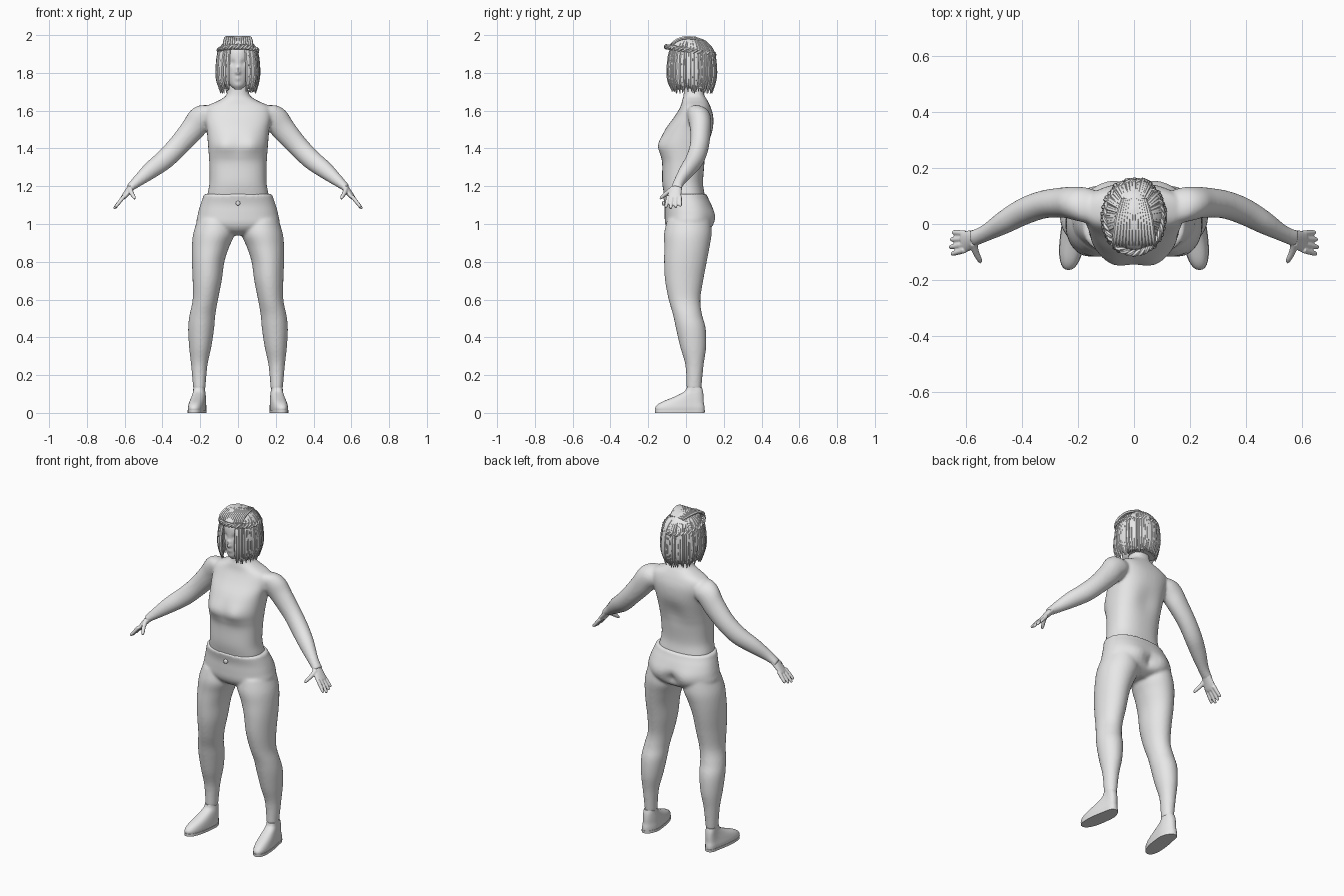
import bpy, bmesh, math, random
from mathutils import Vector

random.seed(4)
cube = bpy.data.objects.get("Cube")
if cube:
    bpy.data.objects.remove(cube)

grey = bpy.data.materials.new("plain_grey")
grey.use_nodes = True
grey.diffuse_color = (0.8, 0.8, 0.8, 1)
grey.node_tree.nodes["Principled BSDF"].inputs["Base Color"].default_value = grey.diffuse_color


def densify(rows, steps):
    """Catmull-Rom interpolation between rows of numbers."""
    rows = [Vector(r) for r in rows]
    ext = [rows[0]] + rows + [rows[-1]]
    out = []
    for a, b, c, d in zip(ext, ext[1:], ext[2:], ext[3:]):
        for k in range(steps):
            t = k / steps
            out.append(b + (c - a) * (t / 2) + (a * 2 - b * 5 + c * 4 - d) * (t * t / 2)
                       + (b * 3 - a - c * 3 + d) * (t ** 3 / 2))
    return out + [rows[-1]]


def loft(bm, rows, axis=(0, 0, 1), power=2, segs=32, steps=4, mirror=False):
    """Skin of superellipse rings; each row is x, y, z and two radii."""
    axis = Vector(axis).normalized()
    u, v = Vector((1, 0, 0)), Vector((0, 1, 0))
    if axis.z < 0.99:
        v = Vector((0, 0, 1)).cross(axis).normalized()
        u = axis.cross(v)
    for side in ((1, -1) if mirror else (1,)):
        rings = []
        for x, y, z, ra, rb in densify(rows, steps):
            ring = []
            for i in range(segs):
                a = math.tau * i / segs
                c, s = (math.copysign(abs(f) ** (2 / power), f) for f in (math.cos(a), math.sin(a)))
                p = Vector((x, y, z)) + u * (ra * c) + v * (rb * s)
                p.x *= side
                ring.append(bm.verts.new(p))
            rings.append(ring)
        for lo, hi in zip(rings, rings[1:]):
            for i in range(segs):
                j = (i + 1) % segs
                bm.faces.new((lo[i], lo[j], hi[j], hi[i]))
        bm.faces.new(rings[0])
        bm.faces.new(rings[-1])


def depth_rows(rows):
    """Rows of z, half width, front y, back y turned into centred rings."""
    return [(0, (f + b) / 2, z, w, (b - f) / 2) for z, w, f, b in rows]


def push(bm, centre, radius, offset):
    """Soft mirrored bump around a point."""
    for v in bm.verts:
        p = Vector((abs(v.co.x), v.co.y, v.co.z))
        v.co += Vector(offset) * math.exp(-((p - Vector(centre)).length / radius) ** 2)


def finish(name, bm, voxel=0, rounds=6):
    bmesh.ops.recalc_face_normals(bm, faces=bm.faces)
    mesh = bpy.data.meshes.new(name)
    bm.to_mesh(mesh)
    bm.free()
    mesh.materials.append(grey)
    mesh.shade_smooth()
    mesh.set_sharp_from_angle(angle=math.radians(50))
    obj = bpy.data.objects.new(name, mesh)
    bpy.context.collection.objects.link(obj)
    if voxel:
        rem = obj.modifiers.new("blend", 'REMESH')
        rem.mode, rem.voxel_size, rem.use_smooth_shade = 'VOXEL', voxel, True
        soft = obj.modifiers.new("soften", 'SMOOTH')
        soft.factor, soft.iterations = 0.5, rounds
    return obj


# Torso with neck and arms
bm = bmesh.new()
loft(bm, depth_rows([
    (1.08, .165, -.1, .11), (1.15, .163, -.115, .1), (1.22, .151, -.126, .09),
    (1.32, .152, -.126, .1), (1.37, .155, -.135, .112), (1.42, .159, -.141, .126),
    (1.5, .166, -.11, .143), (1.57, .178, -.06, .144), (1.62, .17, -.03, .13),
    (1.655, .1, -.02, .113), (1.69, .058, -.012, .095), (1.78, .053, -.01, .09)]), power=2.4, segs=48)
push(bm, (.075, -.14, 1.42), .055, (0, -.014, 0))
push(bm, (0, .135, 1.4), .07, (0, -.014, 0))
loft(bm, [(.11, .06, 1.595, .045, .05), (.16, .066, 1.58, .066, .064), (.205, .072, 1.548, .07, .062),
          (.25, .076, 1.49, .064, .055), (.32, .07, 1.41, .056, .05), (.39, .046, 1.34, .053, .048),
          (.46, .008, 1.285, .046, .042), (.53, -.033, 1.227, .031, .03),
          (.575, -.052, 1.19, .02, .03)], axis=(.7, -.2, -.7), mirror=True)
finish("torso_and_arms", bm, .008)

# Hands: palm, four fingers and thumb
bm = bmesh.new()
loft(bm, [(.545, -.04, 1.215, .02, .024), (.572, -.052, 1.185, .018, .031),
          (.598, -.062, 1.152, .014, .037), (.61, -.064, 1.138, .011, .035)],
     axis=(.55, -.1, -.75), mirror=True)
for i in range(4):
    spread = i - 1.5
    reach = 1 - .12 * abs(spread - .3)
    base = Vector((.603, -.063 - .02 * spread, 1.147))
    tip = base + Vector((.055, -.006 - .007 * spread, -.068)) * reach
    rows = [(*base.lerp(tip, t), r, r) for t, r in ((0, .011), (.5, .01), (.9, .0085), (1, .005))]
    loft(bm, rows, axis=tip - base, segs=12, mirror=True)
loft(bm, [(.572, -.068, 1.19, .014, .014), (.564, -.1, 1.165, .012, .012),
          (.552, -.125, 1.145, .01, .01), (.546, -.138, 1.133, .006, .006)],
     axis=(-.2, -.8, -.5), segs=12, mirror=True)
finish("hands", bm, .004, 3)

# Trousers: hips and legs blended together
bm = bmesh.new()
loft(bm, depth_rows([
    (.94, .06, -.05, .07), (.965, .15, -.09, .12), (1, .216, -.11, .142), (1.05, .213, -.113, .15),
    (1.1, .2, -.113, .135), (1.14, .186, -.12, .116), (1.16, .18, -.124, .109)]), power=2.3, segs=48)
push(bm, (.095, .14, 1.02), .06, (0, .012, 0))
push(bm, (0, .15, 1.01), .035, (0, -.022, 0))
loft(bm, [(.12, .015, 1.02, .095, .115), (.127, .01, .95, .11, .126), (.145, .005, .88, .099, .12),
          (.158, -.003, .8, .086, .113), (.163, -.01, .7, .077, .101), (.173, -.008, .6, .067, .084),
          (.188, .008, .52, .068, .077), (.195, .025, .45, .069, .079), (.2, .038, .35, .059, .069),
          (.205, .045, .25, .043, .048), (.205, .042, .125, .032, .039)], mirror=True, segs=40)
finish("trousers", bm, .008, 5)

# Waist button and fly
bm = bmesh.new()
loft(bm, [(0, -.11, 1.11, .012, .012), (0, -.123, 1.11, .012, .012), (0, -.126, 1.11, .006, .006)],
     axis=(0, -1, 0), segs=16, steps=2)
finish("waist_button", bm)

# Shoes, splayed outward toward the toes
bm = bmesh.new()
loft(bm, [(.207, -.031, .008, .043, .129), (.207, -.032, .03, .044, .13), (.206, -.02, .055, .041, .114),
          (.205, .015, .085, .036, .078), (.205, .04, .112, .032, .05), (.205, .043, .135, .03, .041)],
     power=2.4, mirror=True)
loft(bm, [(.207, -.032, 0, .046, .131), (.207, -.032, .015, .046, .132)], power=2.4, steps=1, mirror=True)
for v in bm.verts:
    v.co.x += math.copysign((.04 - v.co.y) * .13, v.co.x)
finish("shoes", bm)

# Head with modelled face
bm = bmesh.new()
loft(bm, depth_rows([
    (1.713, .018, -.06, -.01), (1.735, .042, -.073, .03), (1.77, .058, -.08, .08),
    (1.82, .068, -.084, .115), (1.87, .074, -.086, .13), (1.92, .073, -.08, .13),
    (1.96, .055, -.05, .1), (1.98, .02, -.01, .05)]), power=2.2, segs=72, steps=8)
push(bm, (.032, -.085, 1.852), .017, (0, .011, 0))
push(bm, (.03, -.085, 1.848), .009, (0, -.005, 0))
for z, r, depth in ((1.803, .013, .02), (1.825, .011, .012), (1.77, .014, .008), (1.73, .018, .006)):
    push(bm, (0, -.085, z), r, (0, -depth, 0))
finish("head", bm)

# Hair shell under the locks
bm = bmesh.new()
loft(bm, [(0, .07, 1.715, .086, .058), (0, .06, 1.78, .103, .087), (0, .054, 1.86, .102, .096),
          (0, .042, 1.91, .098, .1), (0, .022, 1.935, .09, .113), (0, .02, 1.97, .062, .085),
          (0, .02, 1.992, .02, .03)], segs=48)
finish("hair_shell", bm)


def strands(name, paths, thickness):
    """Tapered tubes along paths of x, y, z, radius; closed when flagged."""
    curve = bpy.data.curves.new(name, 'CURVE')
    curve.dimensions, curve.bevel_depth = '3D', thickness
    curve.bevel_resolution, curve.resolution_u, curve.use_fill_caps = 1, 3, True
    for path, closed in paths:
        spline = curve.splines.new('NURBS')
        spline.points.add(len(path) - 1)
        spline.order_u, spline.use_endpoint_u, spline.use_cyclic_u = 3, not closed, closed
        for pt, (x, y, z, r) in zip(spline.points, path):
            pt.co, pt.radius = (x, y, z, 1), r
    helper = bpy.data.objects.new(name + "_guide", curve)
    bpy.context.collection.objects.link(helper)
    bpy.context.view_layer.update()
    bm = bmesh.new()
    mesh = bpy.data.meshes.new_from_object(helper.evaluated_get(bpy.context.evaluated_depsgraph_get()))
    bm.from_mesh(mesh)
    bpy.data.objects.remove(helper)
    finish(name, bm)


# Hanging locks from crown to jaw, leaving the face open
locks = []
count = 64
for i in range(count):
    a = .5 + (math.tau - 1) * i / (count - 1) + random.uniform(-.03, .03)
    grow = random.uniform(.96, 1.02)
    end = random.uniform(1.69, 1.72)
    stations = [(math.sin(p), 1.875 + .112 * math.cos(p), .5 + p / 3) for p in (.15, .5, .9, 1.3)]
    stations += [(1.02, 1.84, 1), (1.04, 1.79, 1), (.98, 1.74, .8), (.88, end, .2)]
    locks.append(([(.106 * grow * rho * math.sin(a), .025 - .13 * grow * rho * math.cos(a), z, r)
                   for rho, z, r in stations], False))
strands("hair_locks", locks, .0105)

# Swept fringe combed back over the forehead
fringe = []
for i in range(13):
    x = (i - 6) * .011
    fringe.append(([(x * 1.1, -.09 + abs(x) * .3, 1.93, .6), (x * 1.1, -.075, 1.958, 1),
                    (x, -.03, 1.983, 1), (x * .9, .03, 1.99, 1), (x * .6, .09, 1.972, .7)], False))
strands("combed_top", fringe, .009)

# Twisted band around the head
band = []
for phase in (0, math.pi):
    path = []
    for i in range(96):
        a = math.tau * i / 96
        w = 16 * a + phase
        out = 1 + .05 * math.cos(w)
        path.append((.101 * out * math.sin(a), .022 - .126 * out * math.cos(a),
                     1.918 + .02 * math.cos(a) + .008 * math.sin(w), 1))
    band.append((path, True))
strands("twisted_band", band, .008)
